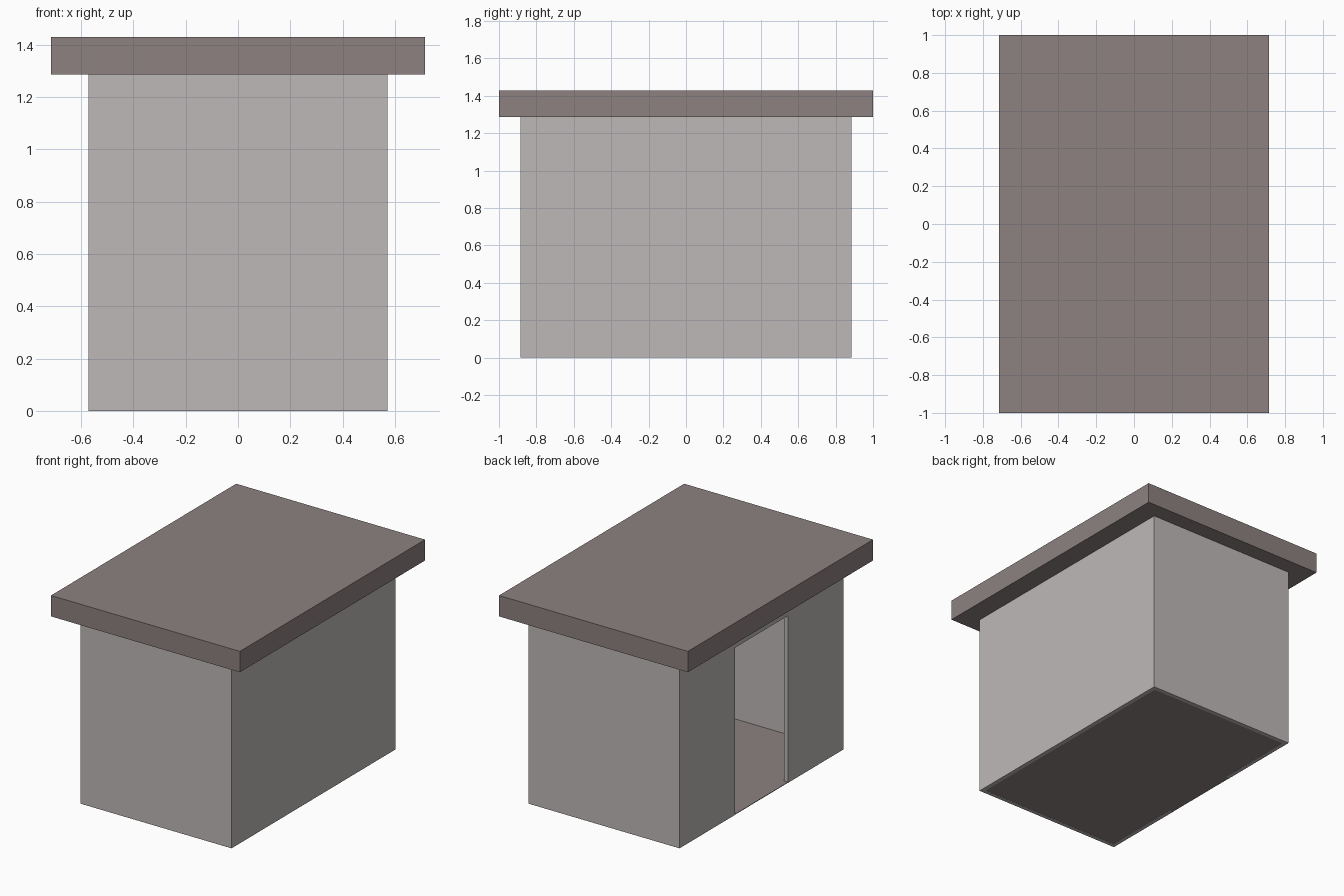
import bpy

if "Cube" in bpy.data.objects:
    bpy.data.objects.remove(bpy.data.objects["Cube"])

U = 1 / 14  # design unit: roof is 20 x 28 units


def material(name, rgb):
    m = bpy.data.materials.new(name)
    m.diffuse_color = (*rgb, 1)
    m.use_nodes = True
    m.node_tree.nodes["Principled BSDF"].inputs["Base Color"].default_value = m.diffuse_color
    return m


def box(name, lo, hi, mat):
    """Axis-aligned box between two corners."""
    bpy.ops.mesh.primitive_cube_add(size=1)
    ob = bpy.context.object
    ob.name = name
    for v in ob.data.vertices:
        v.co = [a if c < 0 else b for c, a, b in zip(v.co, lo, hi)]
    ob.data.materials.append(mat)
    return ob


def cut(target, cutter):
    """Subtract the cutter from the target, then remove the cutter."""
    cutter.hide_render = True
    mod = target.modifiers.new("opening", 'BOOLEAN')
    mod.operation = 'DIFFERENCE'
    mod.solver = 'EXACT'
    mod.object = cutter
    bpy.context.view_layer.objects.active = target
    bpy.ops.object.modifier_apply(modifier=mod.name)
    bpy.data.objects.remove(cutter)


wall_grey = material("wall grey", (0.51, 0.485, 0.475))
roof_brown = material("roof brown", (0.265, 0.222, 0.215))

X, Y, H = 8 * U, 12.4 * U, 18 * U   # wall half sizes and height
T = 0.4 * U                         # wall thickness
DOOR_W, DOOR_H = 4 * U, 16 * U      # doorway half width and height

# Hollow walls with a doorway in the left side
walls = box("walls", (-X, -Y, 0), (X, Y, H), wall_grey)
cut(walls, box("room_cutter", (-X + T, -Y + T, -1), (X - T, Y - T, H + 1), wall_grey))
cut(walls, box("door_cutter", (-X - 0.2, -DOOR_W, -1), (0, DOOR_W, DOOR_H), wall_grey))

# Thin floor inside the walls, with a threshold in the doorway
box("floor", (-X + T, -Y + T, 0.001), (X - T, Y - T, 0.005), roof_brown)
box("threshold", (-X, -DOOR_W, 0.001), (-X + T, DOOR_W, 0.005), roof_brown)

# Flat overhanging roof slab
box("roof", (-10 * U, -1, H), (10 * U, 1, 20 * U), roof_brown)
